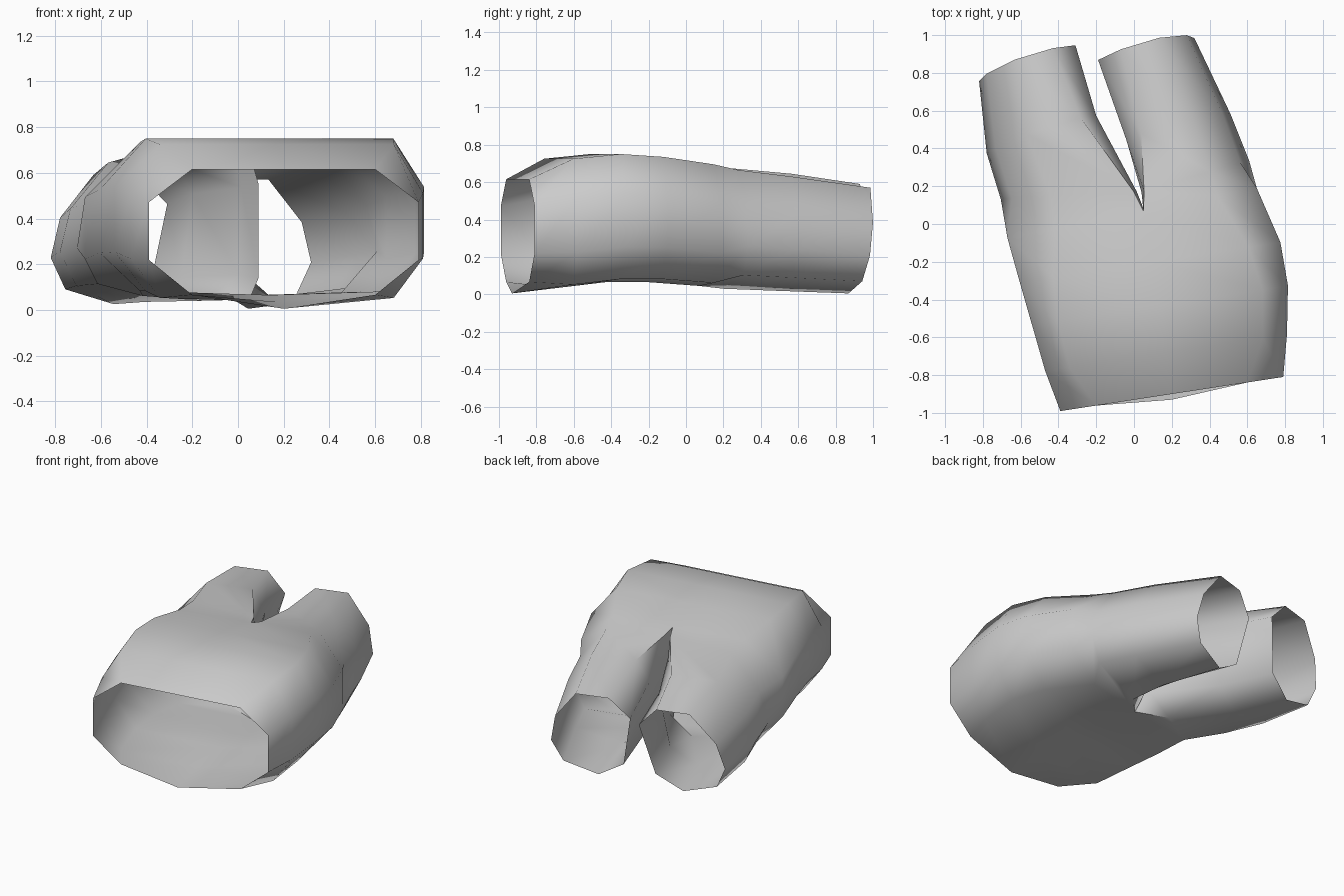
import bpy
import bmesh
import math
from mathutils import Vector

default_cube = bpy.data.objects.get("Cube")
if default_cube:
    bpy.data.objects.remove(default_cube, do_unlink=True)

# Cloth colour
cloth = bpy.data.materials.new("grey_cloth")
cloth.use_nodes = True
grey = (0.6, 0.6, 0.6, 1)
cloth.diffuse_color = grey
cloth.node_tree.nodes["Principled BSDF"].inputs["Base Color"].default_value = grey

# Leg cross-section, from the outer side over the top to the inner side and back;
# first value runs outward, second runs upward
LEG = [(1, -.28), (.84, .34), (.27, 1), (-.53, 1),
       (-1, .55), (-.72, -.65), (-.08, -1), (.75, -.77)]


def leg_row(side, centre, half, y, bottom, top, square=0, slope=.3):
    """Eight-sided ring, tilted with x and z; square straightens the inner wall."""
    mid_z, half_z = (top + bottom) / 2, (top - bottom) / 2
    row = {}
    for i, (out, up) in enumerate(LEG):
        if i in (3, 5):
            out += (-1 - out) * square
        elif i == 6:
            out -= .5 * square
        dx, dz = side * out * half, up * half_z
        row[i] = Vector((centre + dx, y + slope * dx + .16 * (1 - square) * dz, mid_z + dz))
    return row


def body_row(side, left, right, middle, y, bottom, top, corner, slope=.153, shift=0):
    """Half of a body ring, from the bottom middle round one side to the top middle."""
    outer = (right if side > 0 else left) - middle
    mid_z, half_z = (top + bottom) / 2, (top - bottom) / 2
    shape = {6: (0, -1), 7: (corner, -.95 + shift), 0: (1, -.45 + shift),
             1: (1, .38 + shift), 2: (corner, 1), 3: (0, 1)}
    return {i: Vector((middle + out * outer, y + slope * out * outer, mid_z + up * half_z))
            for i, (out, up) in shape.items()}


bm = bmesh.new()


def loft(rows, side):
    """Join successive rows wherever both hold the same neighbouring points."""
    verts = [{i: bm.verts.new(co) for i, co in row.items()} for row in rows]
    for a, b in zip(verts, verts[1:]):
        for i in range(8):
            j = (i + 1) % 8
            if all(k in row for k in (i, j) for row in (a, b)):
                quad = [a[i], b[i], b[j], a[j]]
                bm.faces.new(quad if side > 0 else quad[::-1])


for side in (1, -1):
    # Waist opening, hips and the row at the crotch
    waist = body_row(side, -.39, .79, .2, -.9, .005, .615, .68, shift=.15)
    waist[6].y -= .03
    rows = [
        waist,
        body_row(side, -.47, .81, .17, -.68, .035, .725, .8),
        body_row(side, -.54, .815, .14, -.43, .065, .75, .8),
        body_row(side, -.605, .775, .1, -.2, .065, .735, .75),
    ]
    crotch = body_row(side, -.67, .65, .05, .07, .045, .695, .65, .2)
    crotch[4] = Vector((.09, -.02, .55))
    crotch[5] = Vector((.09, -.02, .14))
    rows.append(crotch)
    # Narrow slit between the legs, then each leg down to its open end
    if side > 0:
        rows += [leg_row(side, .325, .285, .25, .03, .665, .9),
                 leg_row(side, .235, .275, .51, .02, .63, .4),
                 leg_row(side, .065, .255, .92, .005, .57)]
    else:
        rows += [leg_row(side, -.345, .36, .15, .04, .68, .9, .05),
                 leg_row(side, -.49, .29, .47, .035, .645, .4),
                 leg_row(side, -.565, .255, .845, .025, .59)]
    loft(rows, side)

# Weld the halves along the middle seam
bmesh.ops.remove_doubles(bm, verts=bm.verts, dist=.001)
bmesh.ops.recalc_face_normals(bm, faces=bm.faces)

mesh = bpy.data.meshes.new("trousers")
bm.to_mesh(mesh)
bm.free()
mesh.materials.append(cloth)
trousers = bpy.data.objects.new("trousers", mesh)
bpy.context.collection.objects.link(trousers)

# Soft shading
bpy.context.view_layer.objects.active = trousers
trousers.select_set(True)
bpy.ops.object.shade_smooth_by_angle(angle=math.radians(60))
